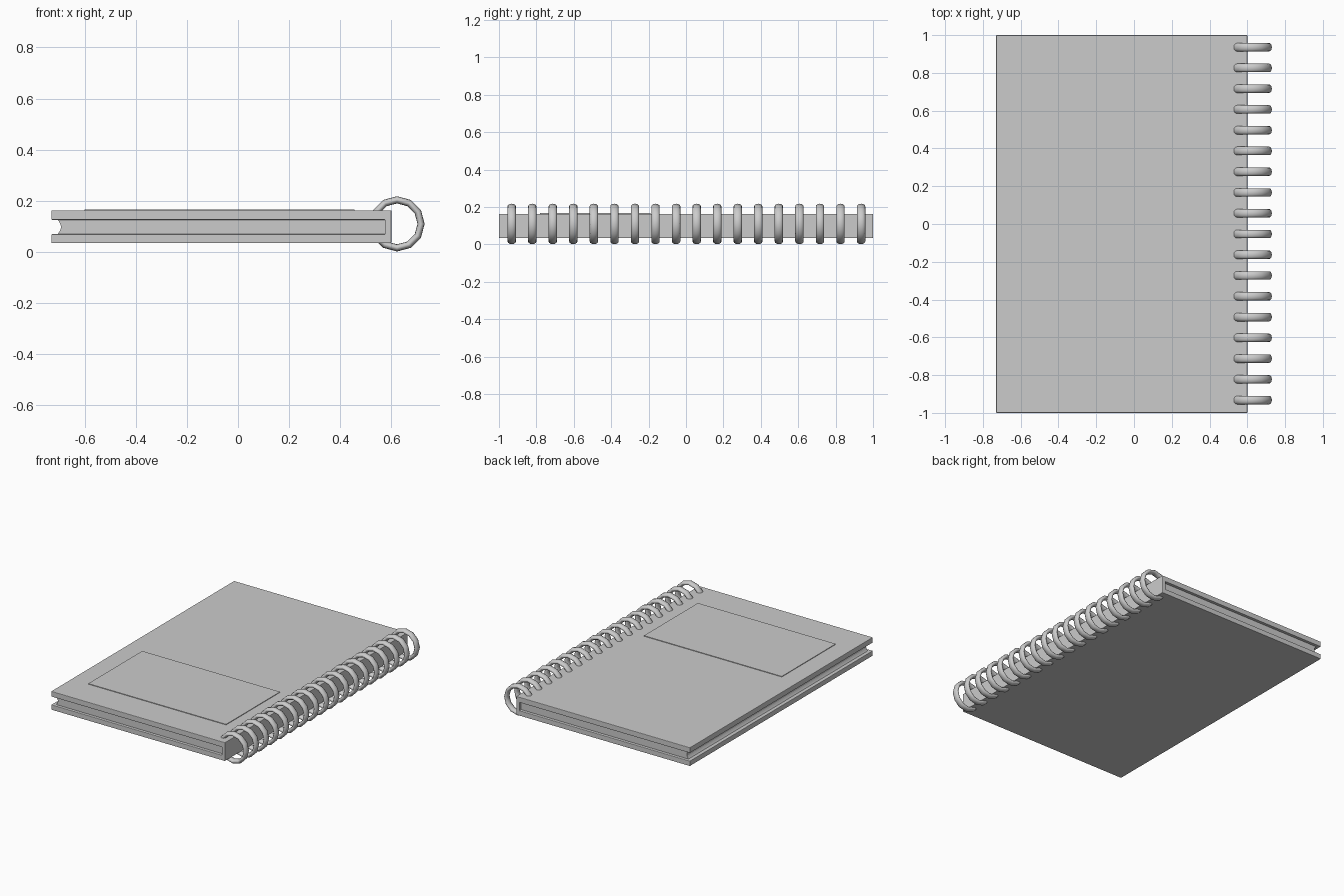
import bpy, math
from mathutils import Matrix

if "Cube" in bpy.data.objects:
    bpy.data.objects.remove(bpy.data.objects["Cube"])

grey = bpy.data.materials.new("plain_grey")
grey.use_nodes = True
COLOUR = (0.6, 0.6, 0.6, 1)
grey.diffuse_color = COLOUR
grey.node_tree.nodes["Principled BSDF"].inputs["Base Color"].default_value = COLOUR


def extrude_profile(name, profile, y0, y1):
    """Sweep an x-z outline along y."""
    n = len(profile)
    verts = [(x, y, z) for y in (y0, y1) for x, z in profile]
    faces = [tuple(range(n)), tuple(reversed(range(n, 2 * n)))]
    faces += [(i, i + n, (i + 1) % n + n, (i + 1) % n) for i in range(n)]
    mesh = bpy.data.meshes.new(name)
    mesh.from_pydata(verts, [], faces)
    mesh.materials.append(grey)
    obj = bpy.data.objects.new(name, mesh)
    bpy.context.collection.objects.link(obj)
    return obj


LEFT, RIGHT, SPINE = -0.73, 0.6, 0.575
BOTTOM, TOP, PAGE_LOW, PAGE_HIGH = 0.035, 0.163, 0.07, 0.126

# Cover: two boards joined by the spine
cover = extrude_profile("cover", [
    (LEFT, BOTTOM), (RIGHT, BOTTOM), (RIGHT, TOP), (LEFT, TOP),
    (LEFT, PAGE_HIGH), (SPINE, PAGE_HIGH), (SPINE, PAGE_LOW), (LEFT, PAGE_LOW)], -1, 1)
bevel = cover.modifiers.new("soft_edges", 'BEVEL')
bevel.width = 0.003
bevel.segments = 2

# Page block with a hollowed fore edge
steps = 6
fore_edge = []
for i in range(steps + 1):
    t = i / steps
    fore_edge.append((-0.705 + 0.013 * math.sin(math.pi * t),
                      PAGE_HIGH + (PAGE_LOW - PAGE_HIGH) * t))
extrude_profile("pages", fore_edge + [(SPINE, PAGE_LOW), (SPINE, PAGE_HIGH)], -0.98, 0.98)

# Thin label panel on the front board
extrude_profile("label_panel", [(-0.6, TOP - 0.002), (0.455, TOP - 0.002),
                                (0.455, TOP + 0.004), (-0.6, TOP + 0.004)], -0.78, -0.19)

# Binding rings
RINGS = 18
bpy.ops.mesh.primitive_torus_add(major_segments=12, minor_segments=12,
                                 major_radius=0.094, minor_radius=0.014)
ring = bpy.context.object
ring.name = "binding_ring_1"
mesh = ring.data
mesh.transform(Matrix.Rotation(math.pi / 2, 4, 'X') @ Matrix.Diagonal((1, 1, 1.6, 1)))
mesh.materials.append(grey)
bpy.ops.object.shade_smooth_by_angle(angle=math.radians(50))
for i in range(RINGS):
    if i:
        ring = bpy.data.objects.new(f"binding_ring_{i + 1}", mesh)
        bpy.context.collection.objects.link(ring)
    ring.location = (0.622, -0.932 + i * 1.868 / (RINGS - 1), 0.11)
